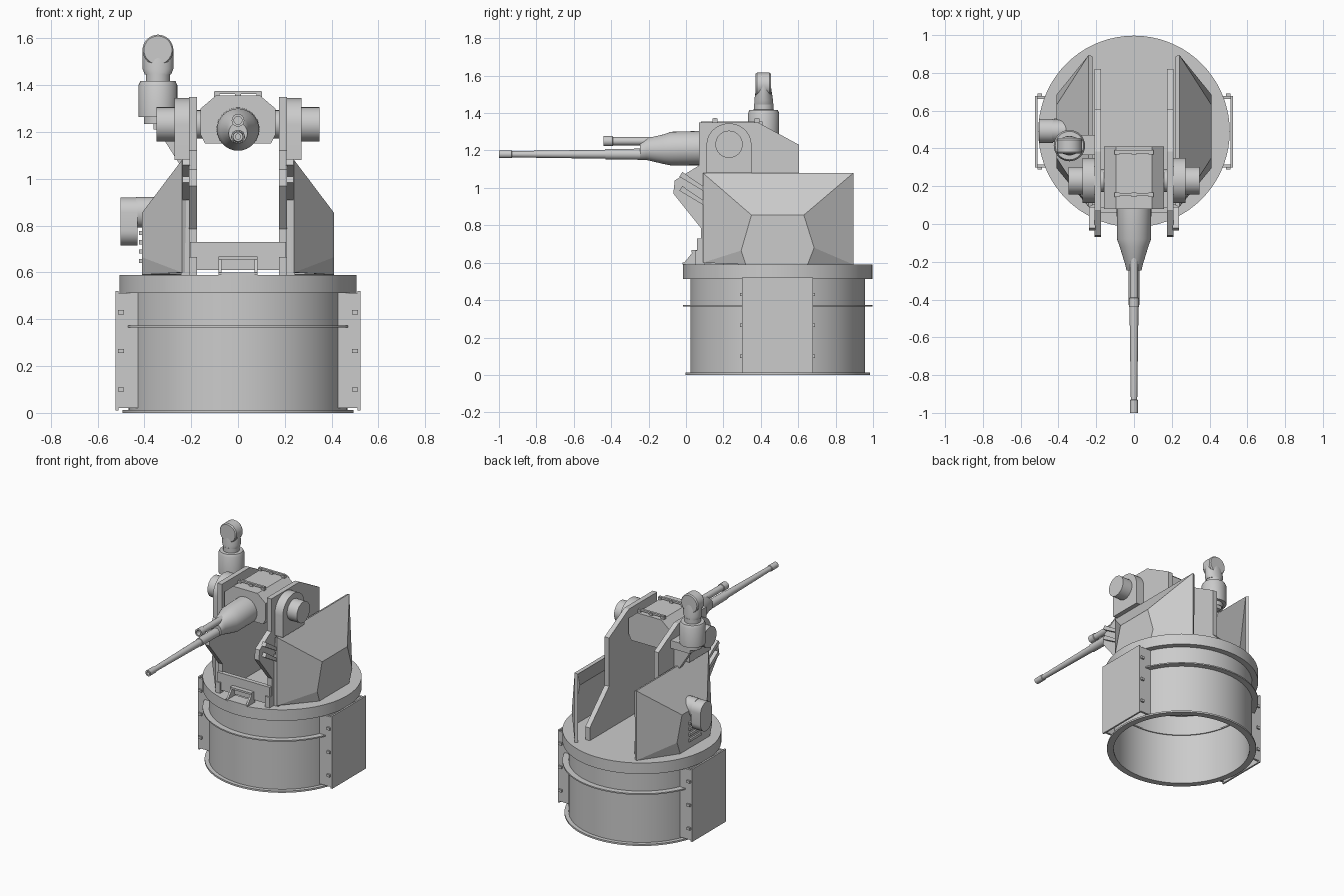
import bpy, bmesh, math
from mathutils import Vector

if "Cube" in bpy.data.objects:
    bpy.data.objects.remove(bpy.data.objects["Cube"])

CY = 0.49  # turntable centre in y


def make(name, verts, faces, smooth=False):
    me = bpy.data.meshes.new(name)
    me.from_pydata([tuple(v) for v in verts], [], faces)
    bm = bmesh.new()
    bm.from_mesh(me)
    bmesh.ops.remove_doubles(bm, verts=bm.verts, dist=1e-5)
    bmesh.ops.recalc_face_normals(bm, faces=bm.faces)
    bm.to_mesh(me)
    bm.free()
    ob = bpy.data.objects.new(name, me)
    bpy.context.collection.objects.link(ob)
    if smooth:
        bpy.ops.object.select_all(action='DESELECT')
        ob.select_set(True)
        bpy.context.view_layer.objects.active = ob
        bpy.ops.object.shade_smooth_by_angle(angle=math.radians(35))
    return ob


def place(axis, u, v, t):
    """Profile point (u, v) at depth t along the axis."""
    return {'x': (t, u, v), 'y': (u, t, v), 'z': (u, v, t)}[axis]


def loft(name, rings, closed=False, smooth=True):
    n, m = len(rings[0]), len(rings)
    verts = [p for r in rings for p in r]
    faces = [(i * n + j, i * n + (j + 1) % n, (i + 1) % m * n + (j + 1) % n, (i + 1) % m * n + j)
             for i in range(m if closed else m - 1) for j in range(n)]
    if not closed:
        faces += [tuple(range(n)), tuple(range((m - 1) * n, m * n))]
    return make(name, verts, faces, smooth)


def prism(name, pts, axis, a, b, smooth=False):
    return loft(name, [[place(axis, u, v, t) for u, v in pts] for t in (a, b)], smooth=smooth)


def box(name, x, y, z):
    return prism(name, [(x[0], y[0]), (x[1], y[0]), (x[1], y[1]), (x[0], y[1])], 'z', *z)


def ellipse(cu, cv, ru, rv, n=32, a0=0, a1=None):
    if a1 is None:
        return [(cu + ru * math.cos(2 * math.pi * i / n), cv + rv * math.sin(2 * math.pi * i / n)) for i in range(n)]
    return [(cu + ru * math.cos(a0 + (a1 - a0) * i / n), cv + rv * math.sin(a0 + (a1 - a0) * i / n)) for i in range(n + 1)]


def lathe(name, axis, cu, cv, prof, n=32, closed=False):
    """Revolve (radius, depth) points around an axis line."""
    return loft(name, [[place(axis, u, v, t) for u, v in ellipse(cu, cv, r, r, n)] for r, t in prof], closed)


# Drum basket: open tube with flange, ring and turntable plate
lathe('drum_wall', 'z', 0, CY, [(0.467, 0), (0.467, 0.52), (0.452, 0.52), (0.452, 0)], 72, True)
lathe('drum_bottom_flange', 'z', 0, CY, [(0.494, 0), (0.494, 0.012), (0.45, 0.012), (0.45, 0)], 72, True)
lathe('drum_ring', 'z', 0, CY, [(0.507, 0.365), (0.507, 0.374), (0.445, 0.374), (0.445, 0.365)], 72, True)
lathe('turntable_plate', 'z', 0, CY, [(0.507, 0.512), (0.507, 0.59)], 72)

# Side fairing shell faces: upper, front, rear, outer, two lower corners
armour_pts = [(.24, .09, 1.08), (.24, .895, 1.08), (.24, .895, .59), (.24, .09, .6),
              (.41, .35, .855), (.41, .63, .855), (.41, .685, .68), (.41, .295, .665),
              (.41, .65, .59), (.41, .32, .59)]
armour_faces = [(0, 1, 5, 4), (0, 4, 7, 3), (1, 2, 6, 5), (4, 5, 6, 8, 9, 7), (3, 7, 9), (2, 8, 6)]

# Cradle cheek outline (y, z)
cheek = [(.05, .59), (.82, .59), (.82, .68), (.605, .89), (.605, 1.23), (.385, 1.35), (.07, 1.35),
         (.07, 1.12), (-.06, 1.04), (-.068, .97), (.08, .785), (.08, .665), (.05, .665)]
arch = [(.11, 1.08), (.35, 1.08)] + ellipse(.23, 1.23, .12, .115, 20, 0, math.pi)

for s, side in ((1, 'right'), (-1, 'left')):
    # Side panel standing off the drum, with bolted end flanges
    box(side + '_drum_panel', (s * .511, s * .523), (.3, .678), (.01, .52))
    for y, out in ((.3, -1), (.663, 1)):
        box(side + '_panel_flange', (s * .42, s * .512), (y, y + .015), (.02, .512))
        for z in (.1, .265, .43):
            yb = y if out < 0 else y + .015
            box(side + '_panel_bolt', (s * .488, s * .512), (yb, yb + out * .012), (z - .009, z + .009))
    # Faceted armour
    arm = make(side + '_armour', [(s * x, y, z) for x, y, z in armour_pts], armour_faces)
    bm = bmesh.new()
    bm.from_mesh(arm.data)
    if sum(f.normal.x * f.calc_area() for f in bm.faces) * s < 0:
        bmesh.ops.reverse_faces(bm, faces=bm.faces)
    bm.to_mesh(arm.data)
    bm.free()
    mod = arm.modifiers.new('thickness', 'SOLIDIFY')
    mod.thickness, mod.offset = .022, -1
    # Cradle cheek, trunnion housing and cap
    prism(side + '_cradle_cheek', cheek, 'x', s * .175, s * .21)
    prism(side + '_trunnion_housing', arch, 'x', s * .205, s * .272, True)
    lathe(side + '_trunnion_cap', 'x', .23, 1.233, [(.073, s * .26), (.073, s * .348)])
    lathe(side + '_trunnion_pin', 'x', .23, 1.233, [(.06, s * .14), (.06, s * .21)])
    box(side + '_armour_spacer', (s * .205, s * .243), (.1, .2), (.59, .95))
    # Slanted front fins on the cheek
    for dz in (0, -.075):
        prism(side + '_cheek_fin', [(.09, .985 + dz), (.09, 1.01 + dz), (-.02, 1.085 + dz), (-.035, 1.06 + dz)],
              'x', s * .205, s * .238)

# Front crossbar and hooded step
box('front_crossbar', (-.205, .205), (.06, .09), (.61, .73))
for s in (-1, 1):
    prism('step_side', [(-.018, .59), (.07, .59), (.07, .668), (.045, .668)], 'x', s * .083, s * .07)
box('step_top', (-.083, .083), (.03, .07), (.655, .668))
box('step_lip', (-.083, .083), (-.018, .07), (.59, .6))

# Gun housing with rounded-off corners and lid handles
housing = [(-.16, 1.19), (-.14, 1.15), (.14, 1.15), (.16, 1.19), (.16, 1.3), (.095, 1.355), (-.095, 1.355), (-.16, 1.3)]
prism('gun_housing', housing, 'y', .08, .41)
for y in (.155, .38):
    box('lid_handle', (-.1, .1), (y - .008, y + .008), (1.362, 1.375))
    for x in (-.09, 0, .09):
        box('lid_handle_post', (x - .012, x + .012), (y - .013, y + .013), (1.35, 1.37))

# Mantlet tapering to the barrels
sections = [(.1, .092, .092, 1.213), (-.08, .09, .09, 1.21), (-.12, .076, .079, 1.207),
            (-.21, .048, .058, 1.207), (-.245, .04, .045, 1.195)]
loft('mantlet', [[place('y', u, v, y) for u, v in ellipse(0, c, rx, rz)] for y, rx, rz, c in sections])

# Main and secondary barrels with hollow muzzles
lathe('main_barrel', 'y', 0, 1.18, [(.03, -.2), (.028, -.43), (.024, -.431), (.017, -.93), (.021, -.932),
                                    (.021, -1), (.011, -1), (.011, -.92)], 24)
lathe('secondary_barrel', 'y', 0, 1.25, [(.022, -.1), (.022, -.39), (.027, -.392), (.027, -.44), (.017, -.44),
                                         (.017, -.36)], 24)

# Sensor mast on the left cheek
SX, SY = -.342, .415
box('sensor_bracket', (-.36, -.18), (.365, .47), (1.21, 1.265))
prism('sensor_bracket_web', [(-.21, 1.0), (-.21, 1.22), (-.35, 1.22)], 'y', .4, .435)
lathe('sensor_base', 'z', SX, SY, [(.06, 1.235), (.06, 1.265), (.083, 1.265), (.083, 1.4), (.075, 1.417),
                                   (.052, 1.418), (.052, 1.45)])
yoke = [(.056, .05, 1.445), (.066, .05, 1.47), (.066, .038, 1.55)]
loft('sensor_yoke', [[place('z', u, v, z) for u, v in ellipse(SX, SY, rx, ry)] for rx, ry, z in yoke])
lathe('sensor_head', 'y', SX, 1.55, [(.06, .372), (.066, .38), (.066, .446), (.06, .454)])

# Sight pod on the left armour, with louvres below
pod = ellipse(.493, .857, .063, .063, 16, 0, math.pi) + ellipse(.493, .778, .063, .063, 16, math.pi, 2 * math.pi)
prism('sight_pod', pod, 'x', -.503, -.43, True)
prism('sight_pod_arm', ellipse(.493, .857, .06, .066, 24), 'x', -.435, -.35, True)
for z in (.64, .68, .72, .76):
    box('pod_louvre', (-.422, -.405), (.43, .56), (z, z + .018))
